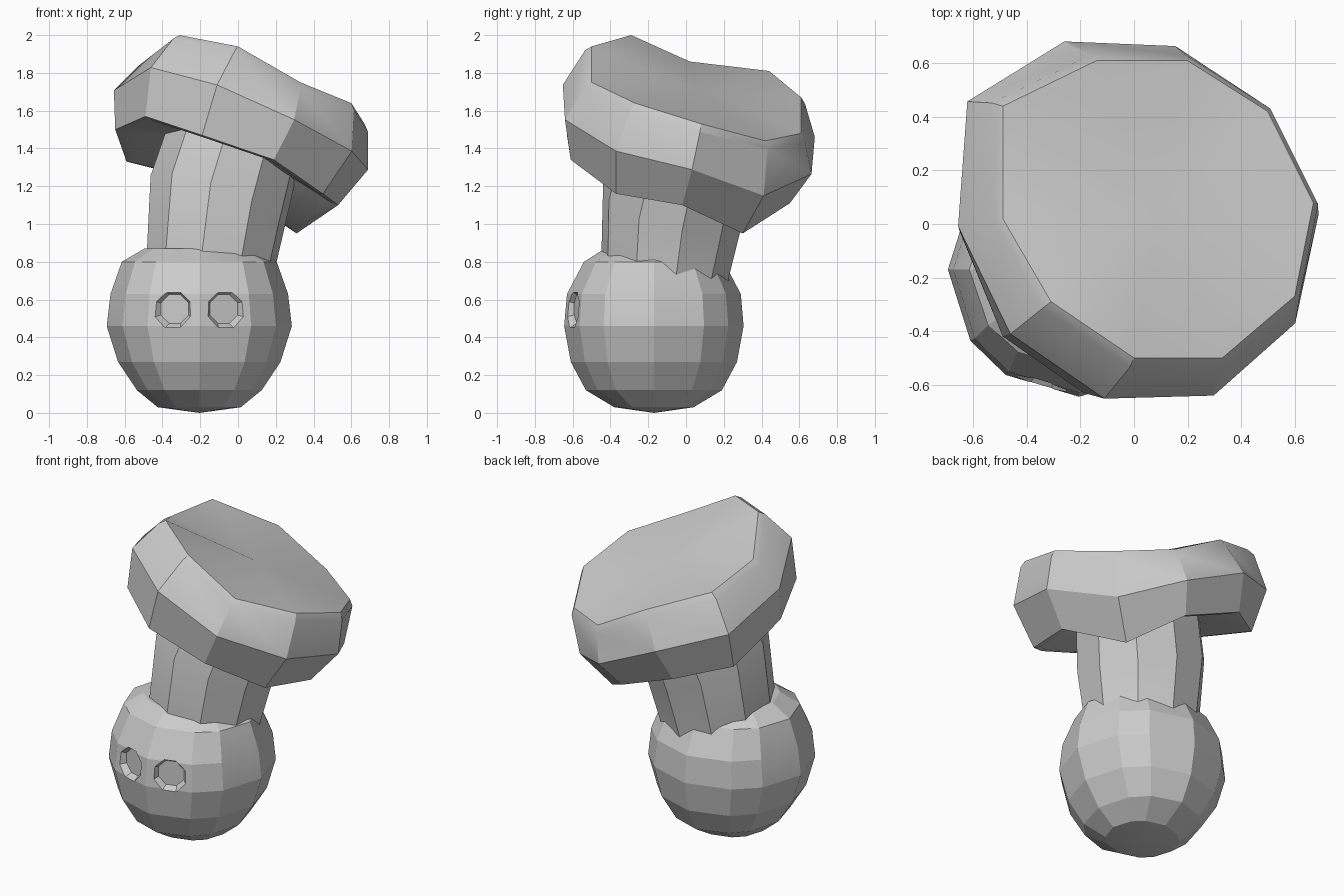
import bpy
import bmesh
import math
from mathutils import Vector

default_cube = bpy.data.objects.get("Cube")
if default_cube:
    bpy.data.objects.remove(default_cube, do_unlink=True)

# One plain grey for everything
grey = bpy.data.materials.new("plain_grey")
grey.use_nodes = True
grey.diffuse_color = (0.6, 0.6, 0.6, 1)
grey.node_tree.nodes["Principled BSDF"].inputs["Base Color"].default_value = grey.diffuse_color


def add_object(name, bm):
    """Turn a bmesh into a linked object with the grey material."""
    bmesh.ops.recalc_face_normals(bm, faces=bm.faces[:])
    mesh = bpy.data.meshes.new(name)
    bm.to_mesh(mesh)
    bm.free()
    mesh.materials.append(grey)
    obj = bpy.data.objects.new(name, mesh)
    bpy.context.collection.objects.link(obj)
    return obj


def select_only(obj):
    bpy.ops.object.select_all(action="DESELECT")
    obj.select_set(True)
    bpy.context.view_layer.objects.active = obj


def smooth(obj, degrees):
    select_only(obj)
    bpy.ops.object.shade_smooth_by_angle(angle=math.radians(degrees))


def loft(name, rings, start, end):
    """Bridge rings of equal length and close both ends with a fan."""
    bm = bmesh.new()
    loops = [[bm.verts.new(p) for p in ring] for ring in rings]
    count = len(loops[0])
    for i in range(count):
        j = (i + 1) % count
        for low, high in zip(loops, loops[1:]):
            bm.faces.new((low[i], low[j], high[j], high[i]))
    for loop, tip in ((loops[0], start), (loops[-1], end)):
        centre = bm.verts.new(tip)
        for i in range(count):
            bm.faces.new((loop[i], loop[(i + 1) % count], centre))
    return add_object(name, bm)


def tilted_ring(centre, normal, radius, sides, phase):
    """Regular polygon around a tilted axis."""
    turn = Vector((0, 0, 1)).rotation_difference(Vector(normal))
    angles = [math.tau * i / sides + phase for i in range(sides)]
    return [Vector(centre) + turn @ Vector((radius * math.cos(a), radius * math.sin(a), 0))
            for a in angles]


def middle(ring):
    return sum(ring, Vector()) / len(ring)


def resized(ring, scale, shift=Vector()):
    c = middle(ring)
    return [c + (p - c) * scale + shift for p in ring]


# Head: twelve-sided ball, flattened slightly from front to back
HEAD_X, HEAD_Y = -0.205, -0.17
head_profile = [(0.03, 0.22, 0.21), (0.12, 0.33, 0.36), (0.27, 0.43, 0.44),
                (0.46, 0.49, 0.475), (0.63, 0.47, 0.46), (0.8, 0.41, 0.37),
                (0.87, 0.29, 0.26)]
head_angles = [math.radians(quarter + step) for quarter in (0, 90, 180, 270)
               for step in (0, 34, 56)]
head_rings = [[(HEAD_X + rx * math.cos(a), HEAD_Y + ry * math.sin(a), z) for a in head_angles]
              for z, rx, ry in head_profile]
head = loft("head", head_rings, (HEAD_X, HEAD_Y, 0), (HEAD_X, HEAD_Y, 0.88))

# Eye sockets: eight-sided recesses with sloping walls
for side in (-1, 1):
    outward = Vector((side * 0.3, -0.95, 0)).normalized()
    bm = bmesh.new()
    bmesh.ops.create_cone(bm, cap_ends=True, segments=8, radius1=0.083,
                          radius2=0.145, depth=0.09)
    for v in bm.verts:
        spin = math.pi / 8
        x, y = v.co.x, v.co.y
        v.co.x = x * math.cos(spin) - y * math.sin(spin)
        v.co.y = x * math.sin(spin) + y * math.cos(spin)
    cutter = add_object("eye_cutter", bm)
    cutter.hide_render = True
    cutter.rotation_mode = "QUATERNION"
    cutter.rotation_quaternion = outward.to_track_quat("Z", "Y")
    cutter.location = Vector((HEAD_X + side * 0.14, -0.602, 0.55)) + outward * 0.01
    cut = head.modifiers.new("eye_socket", "BOOLEAN")
    cut.operation = "DIFFERENCE"
    cut.solver = "EXACT"
    cut.object = cutter
    select_only(head)
    bpy.ops.object.modifier_apply(modifier=cut.name)
    bpy.data.objects.remove(cutter, do_unlink=True)
smooth(head, 15)

# Stem: ten-sided column that leans and widens towards the cap
stem_sections = [((-0.16, -0.12, 0.62), (0.15, 0.1, 1), 0.34),
                 ((-0.15, -0.11, 0.78), (0.2, 0.14, 1), 0.345),
                 ((-0.11, -0.07, 1.11), (0.38, 0.25, 1), 0.385),
                 ((-0.02, 0.0, 1.42), (0.45, 0.29, 1), 0.37)]
stem_rings = [tilted_ring(c, n, r, 10, math.radians(10)) for c, n, r in stem_sections]
stem = loft("stem", stem_rings, stem_sections[0][0], stem_sections[-1][0])
smooth(stem, 25)

# Cap: ten-sided tilted disc, lofted between its warped top and bottom outlines
top_rim = [Vector(p) for p in (
    (0.67, 0.08, 1.53), (0.6, -0.27, 1.64), (0.33, -0.5, 1.75), (0, -0.5, 1.94),
    (-0.31, -0.29, 2), (-0.49, 0.02, 1.86), (-0.49, 0.44, 1.81), (-0.14, 0.61, 1.67),
    (0.2, 0.61, 1.48), (0.5, 0.42, 1.44))]
bottom_rim = [Vector(p) for p in (
    (0.53, -0.02, 1.1), (0.45, -0.37, 1.16), (0.19, -0.61, 1.34), (-0.19, -0.63, 1.47),
    (-0.49, -0.42, 1.57), (-0.65, -0.03, 1.5), (-0.59, 0.36, 1.33), (-0.31, 0.58, 1.26),
    (0.07, 0.55, 1.11), (0.31, 0.3, 0.95))]
axis = (middle(top_rim) - middle(bottom_rim)).normalized()
top_bevel = resized(top_rim, 1.05, axis * -0.035)
belly = resized([(a + b) / 2 for a, b in zip(top_rim, bottom_rim)], 1.15)
bottom_lip = resized(bottom_rim, 0.94, axis * 0.0)
underside = resized(bottom_rim, 0.6, axis * 0.06)
cap = loft("cap", [underside, bottom_lip, bottom_rim, belly, top_bevel, top_rim],
           middle(underside) + axis * 0.04, middle(top_rim))
smooth(cap, 25)
